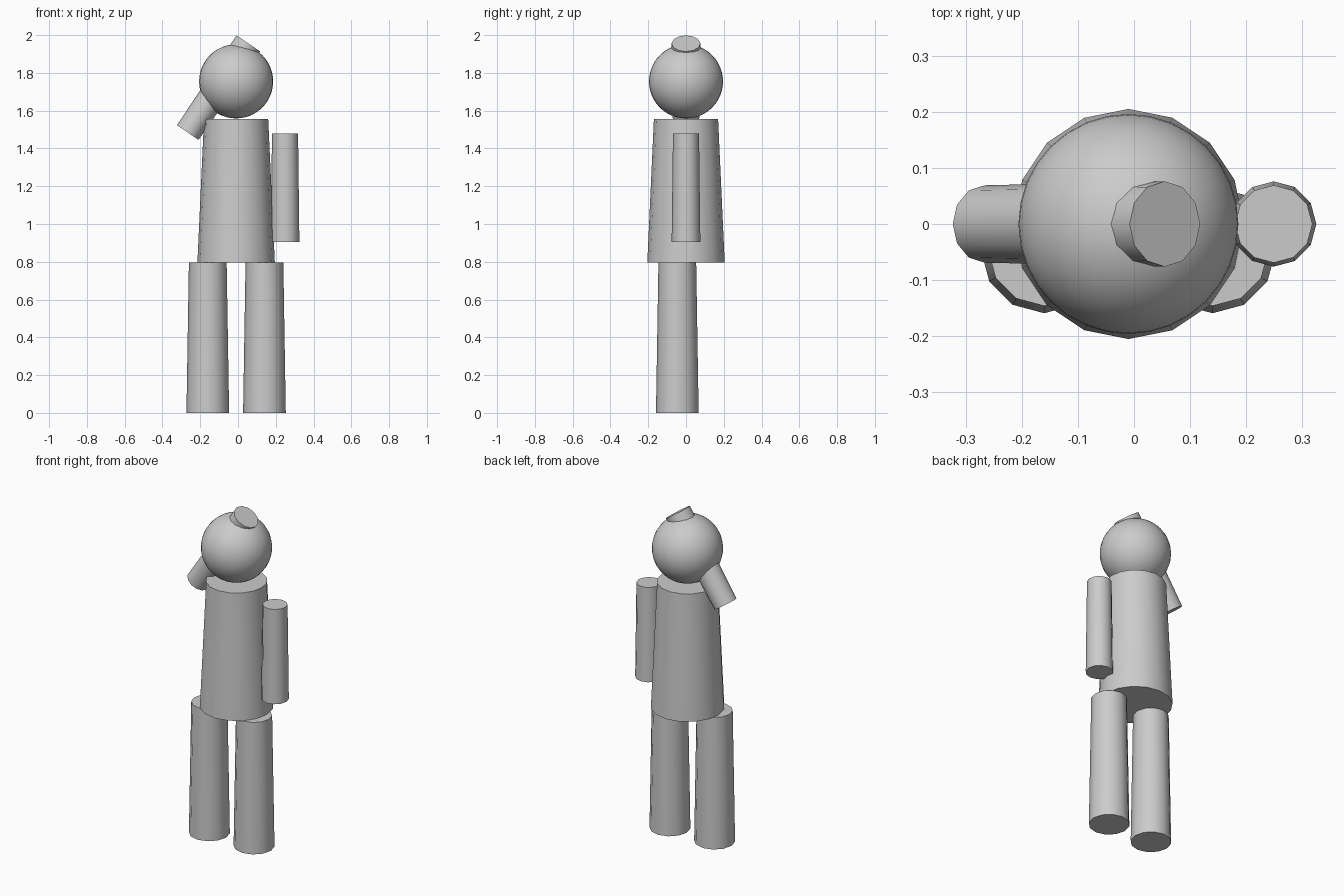
import bpy
import math
from mathutils import Vector

if "Cube" in bpy.data.objects:
    bpy.data.objects.remove(bpy.data.objects["Cube"])


def finish(name):
    obj = bpy.context.object
    obj.name = name
    bpy.ops.object.shade_smooth_by_angle(angle=math.radians(40))
    return obj


def limb(name, start, end, r_start, r_end, sides):
    """Tapered capped cylinder running from start to end."""
    a, b = Vector(start), Vector(end)
    axis = b - a
    tilt = math.atan2(axis.x, axis.z)  # all limbs lie in an xz plane
    bpy.ops.mesh.primitive_cone_add(
        vertices=sides, radius1=r_start, radius2=r_end, depth=axis.length,
        location=(a + b) / 2, rotation=(0, tilt, 0))
    return finish(name)


# Torso
limb("torso", (-0.01, 0, 0.795), (-0.01, 0, 1.555), 0.205, 0.17, 16)

# Head
bpy.ops.mesh.primitive_uv_sphere_add(
    segments=32, ring_count=24, radius=0.196, location=(-0.01, 0, 1.755))
finish("head")

# Legs, mirrored about the torso axis
for side, label in ((-1, "left"), (1, "right")):
    x = -0.01 + side * 0.15
    limb(label + "_leg", (x, -0.046, 0), (x, -0.046, 0.795), 0.113, 0.1, 12)

# Hanging arm
limb("hanging_arm", (0.249, 0, 0.906), (0.249, 0, 1.478), 0.076, 0.069, 12)

# Raised arm, passing behind the face and out through the top of the head
limb("raised_arm", (0.055, 0, 1.956), (-0.266, 0, 1.484), 0.076, 0.069, 12)
